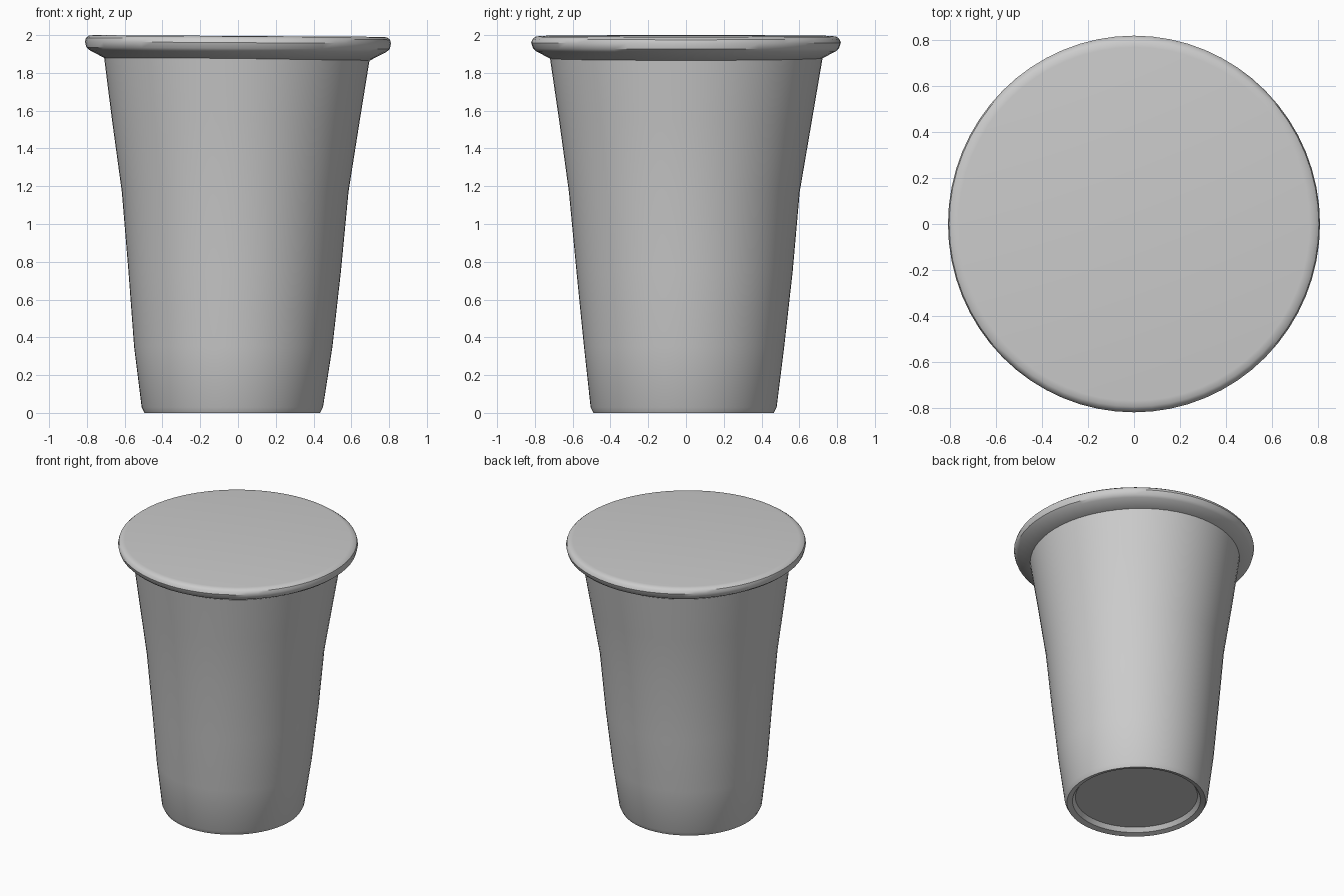
import bpy, bmesh, math

SIDES = 64

cube = bpy.data.objects.get("Cube")
if cube:
    bpy.data.objects.remove(cube, do_unlink=True)

grey = bpy.data.materials.new("plain grey")
grey.use_nodes = True
grey.diffuse_color = (0.6, 0.6, 0.6, 1)
grey.node_tree.nodes["Principled BSDF"].inputs["Base Color"].default_value = grey.diffuse_color


def loft(name, rings, tilt=0.0, cap_start=False, cap_end=False):
    """Skin oval rings given as (z, x min, x max, y min, y max)."""
    bm = bmesh.new()
    loops = []
    for z, x0, x1, y0, y1 in rings:
        loop = []
        for i in range(SIDES):
            a = math.tau * i / SIDES
            x = (x0 + x1) / 2 + (x1 - x0) / 2 * math.cos(a)
            y = (y0 + y1) / 2 + (y1 - y0) / 2 * math.sin(a)
            loop.append(bm.verts.new((x, y, z - tilt * (x + abs(x0)))))
        loops.append(loop)
    for low, high in zip(loops, loops[1:]):
        for i in range(SIDES):
            j = (i + 1) % SIDES
            bm.faces.new((low[i], low[j], high[j], high[i]))
    if cap_start:
        bm.faces.new(loops[0][::-1])
    if cap_end:
        bm.faces.new(loops[-1])
    mesh = bpy.data.meshes.new(name)
    bm.to_mesh(mesh)
    bm.free()
    mesh.materials.append(grey)
    obj = bpy.data.objects.new(name, mesh)
    bpy.context.collection.objects.link(obj)
    bpy.ops.object.select_all(action='DESELECT')
    obj.select_set(True)
    bpy.context.view_layer.objects.active = obj
    bpy.ops.object.shade_smooth_by_angle(angle=math.radians(35))
    return obj


# Tapered cup with a shallow recessed base and a slight lean
loft("cup_body", [
    (0.04, -0.44, 0.38, -0.43, 0.41),
    (0.01, -0.46, 0.40, -0.45, 0.43),
    (0.0, -0.495, 0.435, -0.49, 0.465),
    (0.03, -0.51, 0.45, -0.505, 0.48),
    (0.35, -0.55, 0.50, -0.54, 0.52),
    (0.75, -0.58, 0.545, -0.58, 0.565),
    (1.17, -0.615, 0.585, -0.62, 0.602),
    (1.55, -0.667, 0.645, -0.672, 0.667),
    (1.89, -0.71, 0.70, -0.722, 0.725),
], cap_start=True)

# Rolled rim with a flat lid
loft("rim_and_lid", [
    (1.875, -0.70, 0.70, -0.71, 0.71),
    (1.92, -0.785, 0.785, -0.795, 0.795),
    (1.935, -0.803, 0.803, -0.81, 0.81),
    (1.965, -0.81, 0.81, -0.82, 0.82),
    (1.985, -0.805, 0.805, -0.812, 0.812),
    (1.997, -0.79, 0.79, -0.795, 0.795),
    (2.0, -0.765, 0.765, -0.77, 0.77),
], tilt=0.006, cap_start=True, cap_end=True)
